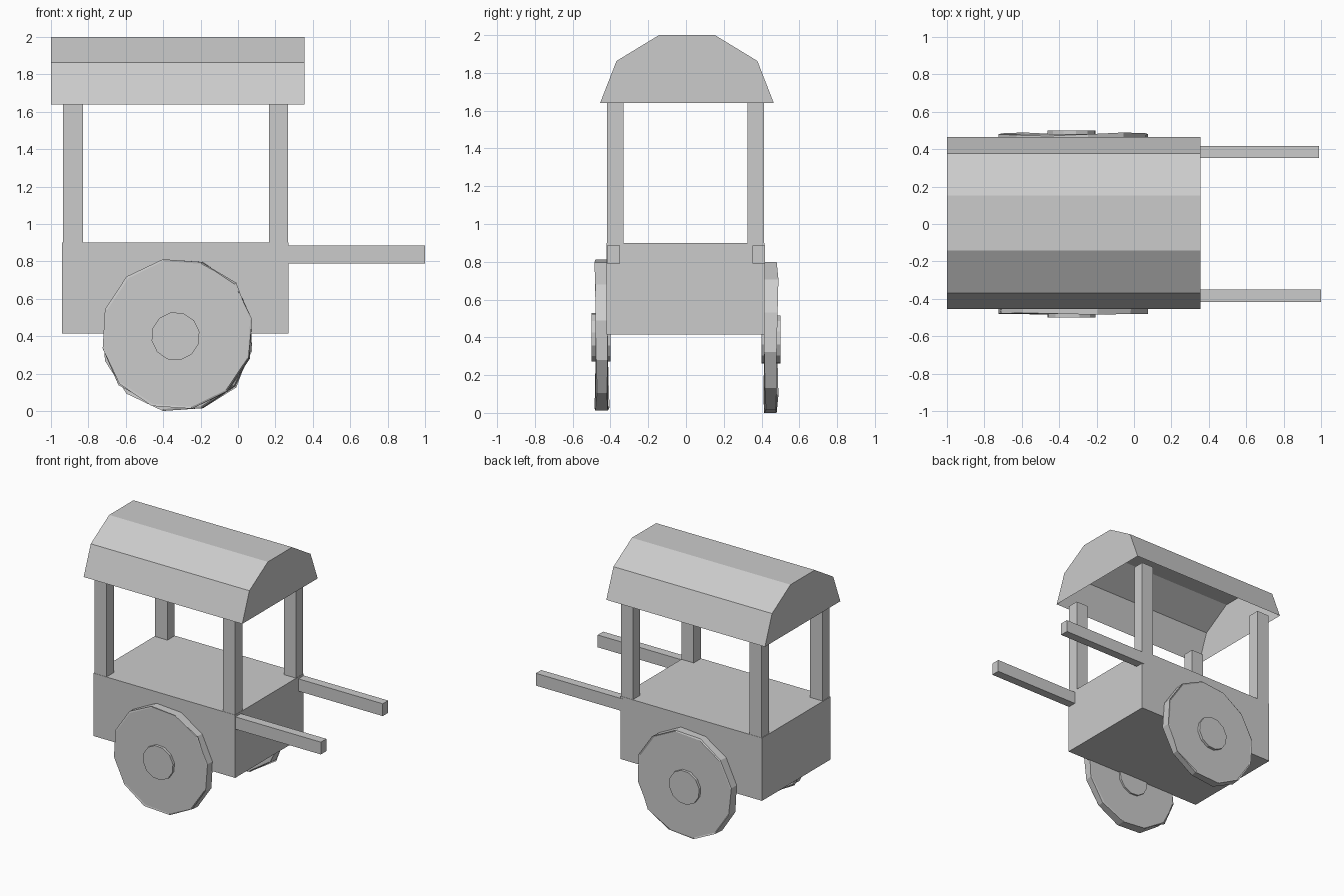
import bpy, bmesh, math
from mathutils import Matrix

cube = bpy.data.objects.get("Cube")
if cube:
    bpy.data.objects.remove(cube, do_unlink=True)

grey = bpy.data.materials.new("plain grey")
grey.use_nodes = True
colour = (0.6, 0.6, 0.6, 1)
grey.diffuse_color = colour
grey.node_tree.nodes["Principled BSDF"].inputs["Base Color"].default_value = colour


def finish(name, bm):
    bmesh.ops.recalc_face_normals(bm, faces=bm.faces)
    mesh = bpy.data.meshes.new(name)
    bm.to_mesh(mesh)
    bm.free()
    mesh.materials.append(grey)
    obj = bpy.data.objects.new(name, mesh)
    bpy.context.collection.objects.link(obj)
    return obj


def box(name, x, y, z):
    bm = bmesh.new()
    bmesh.ops.create_cube(bm, size=1)
    for v in bm.verts:
        for axis, (low, high) in enumerate((x, y, z)):
            v.co[axis] = low if v.co[axis] < 0 else high
    return finish(name, bm)


def disc(name, centre, radius, depth, turn, bevel=0):
    """Twelve-sided disc with its axle along y."""
    bm = bmesh.new()
    bmesh.ops.create_cone(bm, cap_ends=True, segments=12, radius1=radius,
                          radius2=radius, depth=depth)
    # Put a corner at the given angle in the xz plane
    first = next(iter(bm.verts)).co
    start = math.atan2(first.y, first.x)
    bm.transform(Matrix.Translation(centre) @ Matrix.Rotation(math.pi / 2, 4, 'X')
                 @ Matrix.Rotation(math.radians(turn) - start, 4, 'Z'))
    if bevel:
        rims = [e for e in bm.edges if abs(e.verts[0].co.y - e.verts[1].co.y) < 1e-4]
        bmesh.ops.bevel(bm, geom=rims, offset=bevel, segments=1, affect='EDGES')
    return finish(name, bm)


# Body with a flat counter top
box("body", (-0.94, 0.27), (-0.42, 0.415), (0.415, 0.9))

# Four roof posts
for end, x in (("left", (0.165, 0.268)), ("right", (-0.935, -0.83))):
    for side, y in (("front", (-0.418, -0.33)), ("back", (0.325, 0.413))):
        box(f"{side}_{end}_post", x, y, (0.89, 1.64))

# Two push handles
box("front_handle", (0.25, 1.0), (-0.417, -0.35), (0.79, 0.885))
box("back_handle", (0.25, 0.99), (0.352, 0.418), (0.79, 0.885))

# Faceted roof shell, closed at the ends and open below
half = [(0.46, 1.64), (0.373, 1.863), (0.148, 2.0)]
profile = [(-y, z) for y, z in half] + [(y, z) for y, z in reversed(half)]
bm = bmesh.new()
ends = [[bm.verts.new((x, y + 0.005, z)) for y, z in profile] for x in (-1.0, 0.355)]
for ring in ends:
    bm.faces.new(ring)
for i in range(len(profile) - 1):
    bm.faces.new((ends[0][i], ends[0][i + 1], ends[1][i + 1], ends[1][i]))
finish("roof", bm)

# Wheels and hubs, the back pair turned the other way
for side, s, z, turn in (("front", -1, 0.412, 11), ("back", 1, 0.4, -11)):
    disc(f"{side}_wheel", (-0.324, s * 0.447, z), 0.407, 0.066, turn, 0.01)
    disc(f"{side}_hub", (-0.334, s * 0.45, z - 0.012), 0.13, 0.1, turn)
